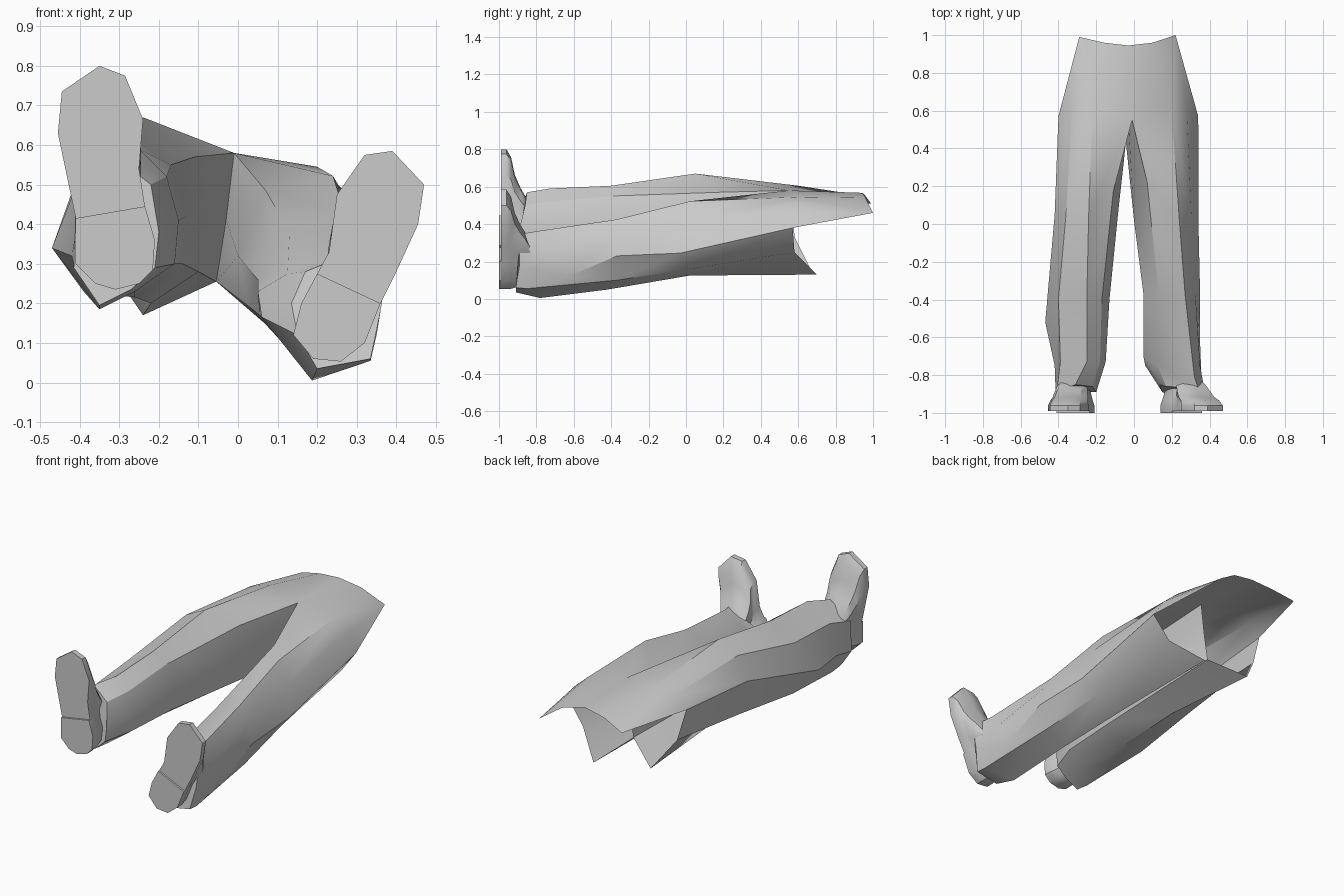
import bpy, bmesh, math

cube = bpy.data.objects.get("Cube")
if cube:
    bpy.data.objects.remove(cube)

grey = bpy.data.materials.new("plain grey")
grey.use_nodes = True
COL = (0.6, 0.6, 0.6, 1)
grey.diffuse_color = COL
grey.node_tree.nodes["Principled BSDF"].inputs["Base Color"].default_value = COL


def finish(bm, name, angle):
    bmesh.ops.remove_doubles(bm, verts=bm.verts, dist=0.0005)
    bmesh.ops.recalc_face_normals(bm, faces=bm.faces)
    me = bpy.data.meshes.new(name)
    bm.to_mesh(me)
    bm.free()
    me.materials.append(grey)
    ob = bpy.data.objects.new(name, me)
    bpy.context.collection.objects.link(ob)
    bpy.ops.object.select_all(action='DESELECT')
    ob.select_set(True)
    bpy.context.view_layer.objects.active = ob
    bpy.ops.object.shade_smooth_by_angle(angle=math.radians(angle))


def loft(bm, rings):
    """Skin closed rings of 3D points; returns the rings of vertices."""
    vs = [[bm.verts.new(p) for p in r] for r in rings]
    for a, b in zip(vs, vs[1:]):
        n = len(a)
        for i in range(n):
            j = (i + 1) % n
            bm.faces.new((a[i], a[j], b[j], b[i]))
    return vs


def station(y, *points):
    """Ring near one y; each point is x, z and an optional y offset."""
    return [(x, y + dy, z) for x, z, dy in ((*p, 0)[:3] for p in points)]


# Trousers: ring order is inner, inner top, crease, upper outer, outer, lower outer, bottom, inner bottom
CROTCH_MID, CROTCH_TOP, CROTCH_LOW = (-.03, .55, .41), (-.01, .55, .58), (-.055, .55, .255)
L_CREASE, L_HIP, L_SIDE = (.2, .6, .545), (.28, .585, .475), (.34, .57, .38)
R_CREASE, R_HIP, R_SIDE = (-.22, .6, .605), (-.33, .585, .575), (-.4, .57, .51)

left_leg = [
    [CROTCH_MID, CROTCH_TOP, L_CREASE, L_HIP, L_SIDE, (.24, .58, .25), (.09, .7, .13), CROTCH_LOW],
    station(.02, (0, .32), (.07, .485, .2), (.24, .522), (.305, .41), (.342, .245, -.05), (.26, .16),
            (.09, .125), (.03, .19)),
    station(-.37, (.05, .26), (.13, .38), (.27, .425), (.325, .34), (.35, .23), (.3, .1), (.16, .05, -.05),
            (.055, .17)),
    station(-.75, (.05, .23, .05), (.125, .275), (.32, .36, -.06), (.35, .25), (.35, .12, .12),
            (.335, .055, -.1), (.187, .005, -.03), (.06, .165)),
    station(-.89, (.135, .2, .04), (.17, .28, .03), (.34, .35, .02), (.375, .28), (.36, .18),
            (.335, .06, -.02), (.2, .035, -.02), (.15, .12)),
]
right_leg = [
    [CROTCH_MID, CROTCH_TOP, R_CREASE, R_HIP, R_SIDE, (-.35, .58, .33), (-.24, .66, .17), CROTCH_LOW],
    station(.05, (-.085, .42), (-.11, .57, .12), (-.24, .67), (-.36, .61), (-.42, .48), (-.37, .28),
            (-.22, .2), (-.1, .28)),
    station(-.4, (-.13, .42), (-.17, .55), (-.25, .605), (-.4, .52), (-.47, .34, -.12), (-.39, .23),
            (-.26, .215), (-.14, .3)),
    station(-.73, (-.15, .41), (-.18, .52), (-.25, .59), (-.39, .5), (-.42, .32, -.02),
            (-.35, .185, -.08), (-.26, .23, -.05), (-.16, .3)),
    station(-.89, (-.2, .38), (-.22, .5, .03), (-.31, .57, .04), (-.41, .46), (-.415, .29),
            (-.35, .195), (-.27, .235), (-.21, .29)),
]
waist = [(-.29, .99, .51), (-.16, .96, .55), (-.03, .945, .567), (.1, .96, .54), (.22, 1.0, .46)]

bm = bmesh.new()
for leg in (left_leg, right_leg):
    cuff = loft(bm, leg)[-1]
    bm.faces.new(cuff)
# Hip panel from the leg creases up to the open waistband
w = [bm.verts.new(p) for p in waist]
rc, rh, rs, ct, lc, lh, ls = (bm.verts.new(p) for p in (
    R_CREASE, R_HIP, R_SIDE, CROTCH_TOP, L_CREASE, L_HIP, L_SIDE))
for f in ((rs, w[0], rh), (rh, w[0], rc), (rc, w[0], w[1]), (rc, w[1], ct), (ct, w[1], w[2]),
          (ct, w[2], w[3]), (ct, w[3], lc), (lc, w[3], w[4]), (lc, w[4], lh), (lh, w[4], ls)):
    bm.faces.new(f)
finish(bm, "trousers", 32)

# Boot layers from sole to ankle: y, width scale, toe scale, heel scale
LAYERS = [(-.99, 1, 1, 1), (-.96, 1, 1, 1), (-.935, .92, .9, .99), (-.915, .86, .68, .95),
          (-.885, .8, .52, .88), (-.86, .74, .42, .8), (-.82, .6, .2, .6)]


def boot(side, outline, ankle, lean, heel_from, heel_to):
    ax, az = ankle

    def shrink(x, z, wide, toe, heel):
        dz = z - az
        nz = dz * (toe if dz > 0 else heel)
        return ax + lean * nz + (x - ax - lean * dz) * wide, az + nz

    rings = []
    for y, *scales in LAYERS:
        flat = [shrink(x, z, *scales) for x, z in outline]
        rings.append([(x, y, z) for x, z in flat])
    bm = bmesh.new()
    vs = loft(bm, rings)
    bm.faces.new(vs[0])
    bm.faces.new(list(reversed(vs[-1])))
    finish(bm, side + "_boot", 35)
    # Heel plate standing slightly proud of the sole
    heel = outline[heel_from:heel_to]
    bm = bmesh.new()
    vs = loft(bm, [[(x, y, z) for x, z in heel] for y in (-1.0, -.96)])
    bm.faces.new(vs[0])
    bm.faces.new(list(reversed(vs[1])))
    finish(bm, side + "_boot_heel", 30)


boot("right", [(-.35, .80), (-.285, .775), (-.24, .665), (-.25, .54), (-.235, .445), (-.21, .36),
               (-.215, .285), (-.25, .25), (-.31, .235), (-.36, .25), (-.41, .3), (-.41, .415),
               (-.455, .63), (-.445, .735)], (-.31, .37), -.1, 4, 12)
boot("left", [(.39, .585), (.32, .575), (.25, .475), (.23, .33), (.2, .275), (.16, .2),
              (.14, .12), (.19, .06), (.26, .053), (.32, .1), (.36, .2), (.40, .28),
              (.455, .4), (.47, .5)], (.26, .19), .3, 4, 11)
